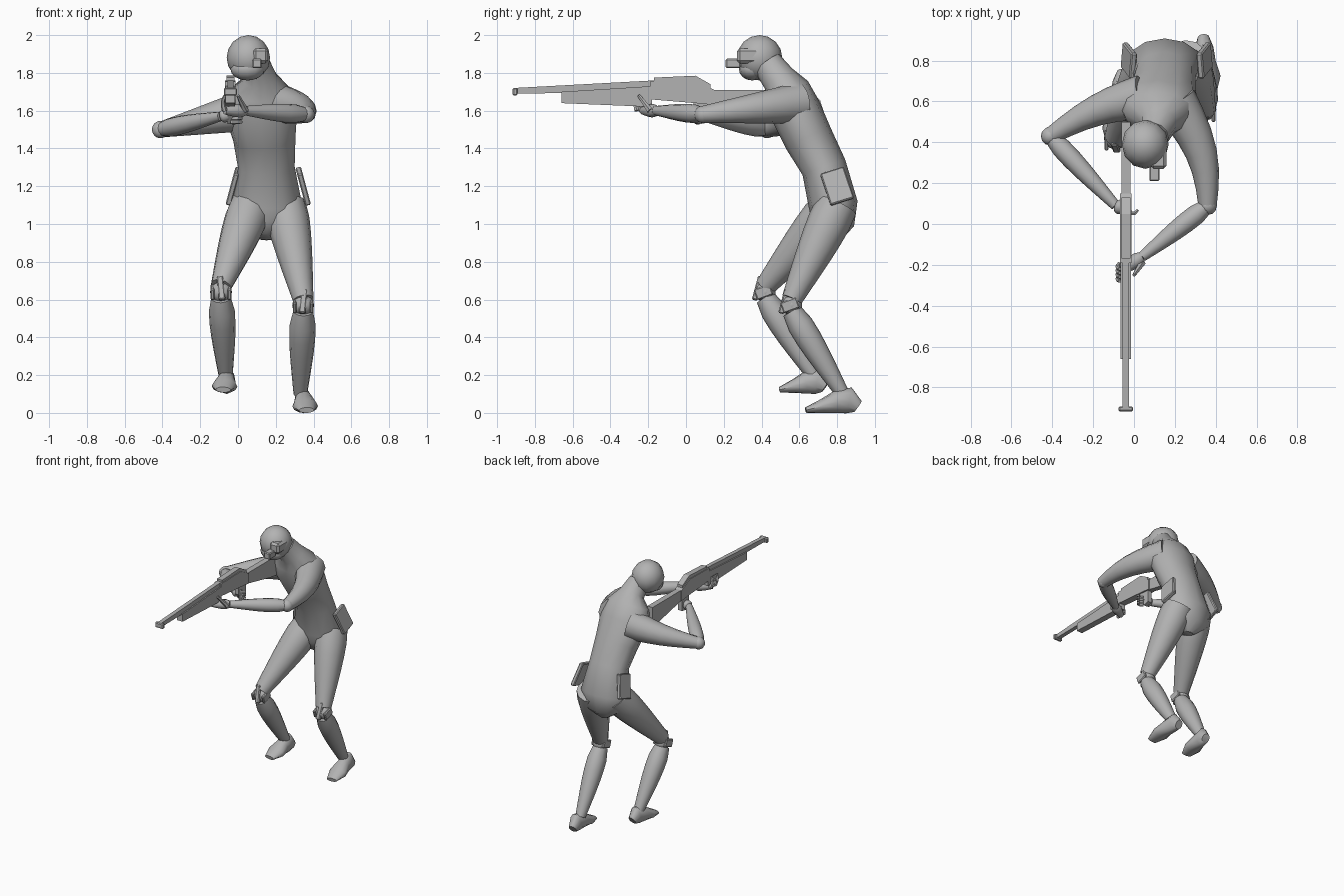
import bpy, bmesh
from math import pi, sin, cos, radians
from mathutils import Vector

old = bpy.data.objects.get("Cube")
if old:
    bpy.data.objects.remove(old)

grey = bpy.data.materials.new("plain grey")
grey.use_nodes = True
grey.diffuse_color = (.45, .45, .45, 1)
grey.node_tree.nodes["Principled BSDF"].inputs["Base Color"].default_value = grey.diffuse_color

ACROSS, FORWARD, UP = Vector((1, 0, 0)), Vector((0, -1, 0)), Vector((0, 0, 1))


def finish(name, bm, smooth=True):
    bmesh.ops.recalc_face_normals(bm, faces=bm.faces)
    mesh = bpy.data.meshes.new(name)
    bm.to_mesh(mesh)
    bm.free()
    mesh.materials.append(grey)
    if smooth:
        for face in mesh.polygons:
            face.use_smooth = True
        mesh.set_sharp_from_angle(angle=radians(50))
    obj = bpy.data.objects.new(name, mesh)
    bpy.context.collection.objects.link(obj)
    return obj


def bridge(bm, loops):
    """Join matching vertex loops into a closed skin with capped ends."""
    for low, high in zip(loops, loops[1:]):
        for k in range(len(low)):
            n = (k + 1) % len(low)
            bm.faces.new((low[k], low[n], high[n], high[k]))
    bm.faces.new(loops[0])
    bm.faces.new(loops[-1])


def loft(name, rings, side=ACROSS, sides=12):
    """Skin elliptical rings (centre, half width, half depth) along a path."""
    bm = bmesh.new()
    centres = [Vector(ring[0]) for ring in rings]
    loops = []
    for i, (centre, wide, deep) in enumerate(rings):
        tangent = centres[min(i + 1, len(rings) - 1)] - centres[max(i - 1, 0)]
        tangent.normalize()
        u = (side - tangent * side.dot(tangent)).normalized()
        v = tangent.cross(u)
        angles = [k * 2 * pi / sides for k in range(sides)]
        loops.append([bm.verts.new(Vector(centre) + u * wide * cos(a) + v * deep * sin(a))
                      for a in angles])
    bridge(bm, loops)
    return finish(name, bm)


def limb(name, start, end, thick, thin, swell=0, bow=Vector(), side=ACROSS, steps=6, sides=12):
    """Tapered limb whose muscle swells near the start and which may bow sideways."""
    rings = []
    for i in range(steps + 1):
        t = i / steps
        radius = thick + (thin - thick) * t + swell * sin(pi * t ** .6)
        rings.append((Vector(start).lerp(Vector(end), t) + bow * sin(pi * t), radius, radius))
    return loft(name, rings, side, sides)


def box(name, centre, size, turn=(0, 0, 0), bevel=.006):
    bm = bmesh.new()
    bmesh.ops.create_cube(bm, size=1)
    bmesh.ops.scale(bm, vec=size, verts=bm.verts)
    bmesh.ops.bevel(bm, geom=bm.edges[:], offset=bevel, segments=1, affect='EDGES')
    obj = finish(name, bm, smooth=False)
    obj.location = centre
    obj.rotation_euler = [radians(t) for t in turn]
    return obj


def ball(name, centre, size):
    bm = bmesh.new()
    bmesh.ops.create_uvsphere(bm, u_segments=12, v_segments=8, radius=1)
    bmesh.ops.scale(bm, vec=size, verts=bm.verts)
    bmesh.ops.translate(bm, vec=centre, verts=bm.verts)
    return finish(name, bm)


def gun_part(name, half, stations):
    """Straight-sided rifle part from stations (y, bottom, top) measured from the bore."""
    bm = bmesh.new()
    loops = []
    for y, bottom, top in stations:
        corners = ((-half, bottom), (half, bottom), (half, top), (-half, top))
        loops.append([bm.verts.new(BORE + Vector((x, y, z))) for x, z in corners])
    bridge(bm, loops)
    return finish(name, bm, smooth=False)


# Torso from crotch to neck, leaning forward
loft("torso", [((.15, .76, .93), .05, .06), ((.15, .78, 1), .16, .11), ((.15, .78, 1.1), .19, .13),
               ((.15, .73, 1.3), .15, .12), ((.14, .65, 1.45), .165, .13), ((.12, .58, 1.6), .195, .135),
               ((.12, .54, 1.7), .17, .12), ((.12, .49, 1.77), .09, .09), ((.1, .43, 1.85), .07, .08)])

# Head with goggles
ball("head", (.055, .39, 1.88), (.115, .12, .12))
ball("jaw", (.05, .35, 1.82), (.09, .07, .06))
box("goggles", (.12, .34, 1.89), (.08, .14, .08), bevel=.015)
box("eyepiece", (.1, .25, 1.85), (.05, .08, .05))

# Arms
left_elbow, left_wrist = Vector((.36, .09, 1.58)), Vector((.04, -.16, 1.6))
right_elbow, right_wrist = Vector((-.41, .43, 1.5)), Vector((-.09, .09, 1.57))
limb("left_upper_arm", (.2, .6, 1.64), left_elbow, .11, .045, bow=ACROSS * .05, side=UP)
limb("right_upper_arm", (.04, .62, 1.6), right_elbow, .11, .042, bow=FORWARD * -.03, side=UP)
for label, elbow, wrist in (("left", left_elbow, left_wrist), ("right", right_elbow, right_wrist)):
    ball(label + "_elbow", elbow, (.046, .046, .046))
    limb(label + "_forearm", elbow, wrist, .035, .025, swell=.018, side=UP)

# Hands wrapped around the rifle
left_palm = left_wrist + Vector((-.11, -.07, 0))
limb("left_palm", left_wrist, left_palm, .025, .02, swell=.012, side=UP)
limb("left_thumb", left_wrist + FORWARD * .03, (0, -.25, 1.68), .018, .009, steps=2, sides=6)
right_palm = right_wrist + Vector((.06, -.02, .01))
limb("right_palm", right_wrist, right_palm, .025, .02, swell=.012, side=UP)
for i in range(4):
    knuckle = left_palm + FORWARD * (.02 * i - .03)
    limb("left_finger", knuckle, knuckle + UP * .08 + FORWARD * .02, .015, .008,
         bow=ACROSS * -.01, steps=3, sides=6)
    knuckle = right_palm + UP * (.02 * i - .04)
    limb("right_finger", knuckle, knuckle + ACROSS * .05, .014, .008,
         bow=FORWARD * .02, side=UP, steps=3, sides=6)

# Legs, knee joints, feet and hip pouches
legs = (("left", 1, (.25, .8, 1.1), (.345, .56, .57), (.33, .83, .1), (.34, .91, 0), .95),
        ("right", -1, (.07, .78, 1.1), (-.09, .42, .64), (-.065, .68, .19), (-.055, .74, .11), .84))
for label, out, hip, knee, ankle, heel, length in legs:
    knee, heel = Vector(knee), Vector(heel)
    limb(label + "_thigh", hip, knee + UP * .03, .11, .055, swell=.015)
    limb(label + "_shin", knee - UP * .03, ankle, .052, .036, swell=.022)

    ball(label + "_knee", knee, (.058, .055, .055))
    box(label + "_knee_plate", knee + FORWARD * .04 + UP * .02, (.035, .03, .13), (-15, out * 6, 0))
    for s in (-1, 1):
        box(label + "_knee_hinge", knee + ACROSS * s * .045 + FORWARD * .01, (.02, .09, .06), (20, 0, 0))

    # Each foot ring rests on the sole, so its centre sits one half height up
    sole = ((0, .03, .035), (.05, .045, .07), (.12, .05, .06), (.2, .068, .037), (.29, .04, .015))
    loft(label + "_foot", [(heel + (FORWARD * along + UP * tall) * length
                            + ACROSS * out * along * .08, wide, tall) for along, wide, tall in sole])

    box(label + "_hip_pouch", (.16 + out * .185, .8, 1.2), (.03, .13, .18), (18, -out * 15, 0))

# Rifle
BORE = Vector((-.04, 0, 1.7))
gun_part("barrel", .016, [(-.91, -.01, .02), (-.17, 0, .06)])
box("muzzle", BORE + FORWARD * .905, (.07, .025, .04))
gun_part("fore_end", .025, [(-.66, -.06, 0), (-.18, -.08, .03)])
gun_part("receiver", .028, [(-.19, -.04, .055), (.05, -.06, .06), (.15, -.07, .01)])
gun_part("top_cover", .022, [(-.17, .04, .075), (.05, .04, .085), (.13, .01, .04)])
gun_part("stock", .022, [(.14, -.07, .01), (.42, -.13, .01), (.5, -.14, .01)])
gun_part("grip", .016, [(.04, -.12, -.05), (.08, -.17, -.05), (.13, -.16, -.05)])
